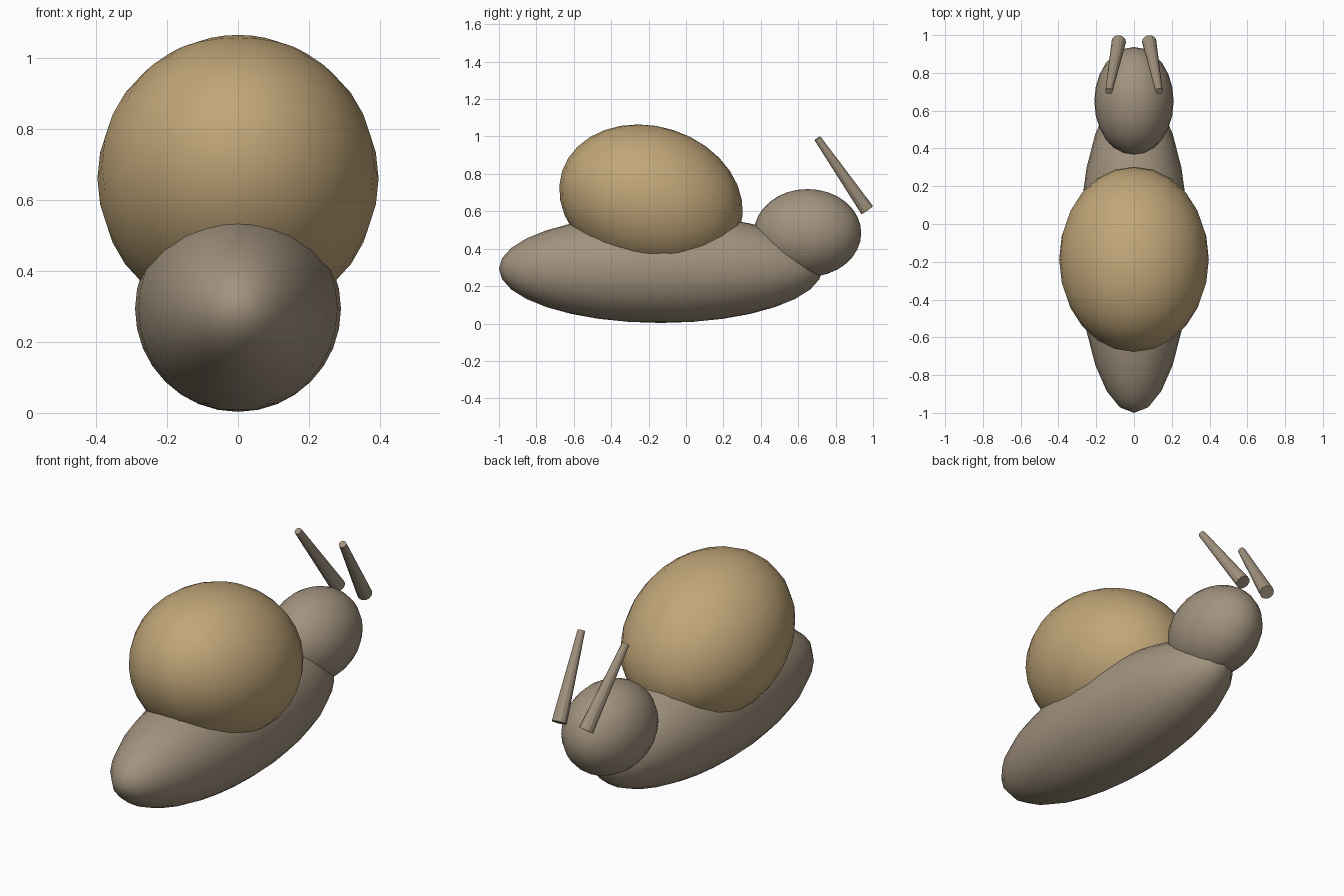
import bpy
import math
from mathutils import Vector

cube = bpy.data.objects.get("Cube")
if cube:
    bpy.data.objects.remove(cube, do_unlink=True)


def make_material(name, rgb):
    mat = bpy.data.materials.new(name)
    mat.use_nodes = True
    color = (*rgb, 1.0)
    mat.diffuse_color = color
    mat.node_tree.nodes["Principled BSDF"].inputs["Base Color"].default_value = color
    return mat


skin = make_material("grey_brown_skin", (0.36, 0.29, 0.21))
tan = make_material("tan_shell", (0.53, 0.38, 0.19))


def ellipsoid(name, center, radii, mat, tilt=0.0):
    """Smooth sphere stretched to the radii and pitched about x."""
    bpy.ops.mesh.primitive_uv_sphere_add(segments=24, ring_count=16, radius=1, location=center)
    obj = bpy.context.object
    obj.name = name
    obj.scale = radii
    obj.rotation_euler.x = math.radians(tilt)
    obj.data.materials.append(mat)
    bpy.ops.object.shade_smooth()
    return obj


def stalk(name, base, tip, base_radius, tip_radius):
    """Flat-sided tapered rod between two points."""
    base, tip = Vector(base), Vector(tip)
    axis = tip - base
    bpy.ops.mesh.primitive_cone_add(vertices=12, radius1=base_radius, radius2=tip_radius,
                                    depth=axis.length, location=(base + tip) / 2)
    obj = bpy.context.object
    obj.name = name
    obj.rotation_euler = axis.to_track_quat("Z", "Y").to_euler()
    obj.data.materials.append(skin)
    return obj


# Long foot, tilted shell and head
ellipsoid("body", (0, -0.135, 0.293), (0.29, 0.865, 0.29), skin)
ellipsoid("shell", (0, -0.187, 0.66), (0.396, 0.5, 0.393), tan, tilt=-18)
ellipsoid("head", (0, 0.65, 0.484), (0.21, 0.287, 0.235), skin)

# Pair of feelers, wide end forward and low
for side, label in ((1, "left"), (-1, "right")):
    stalk(label + "_feeler", (side * 0.08, 0.968, 0.607), (side * 0.133, 0.703, 0.99), 0.038, 0.019)
